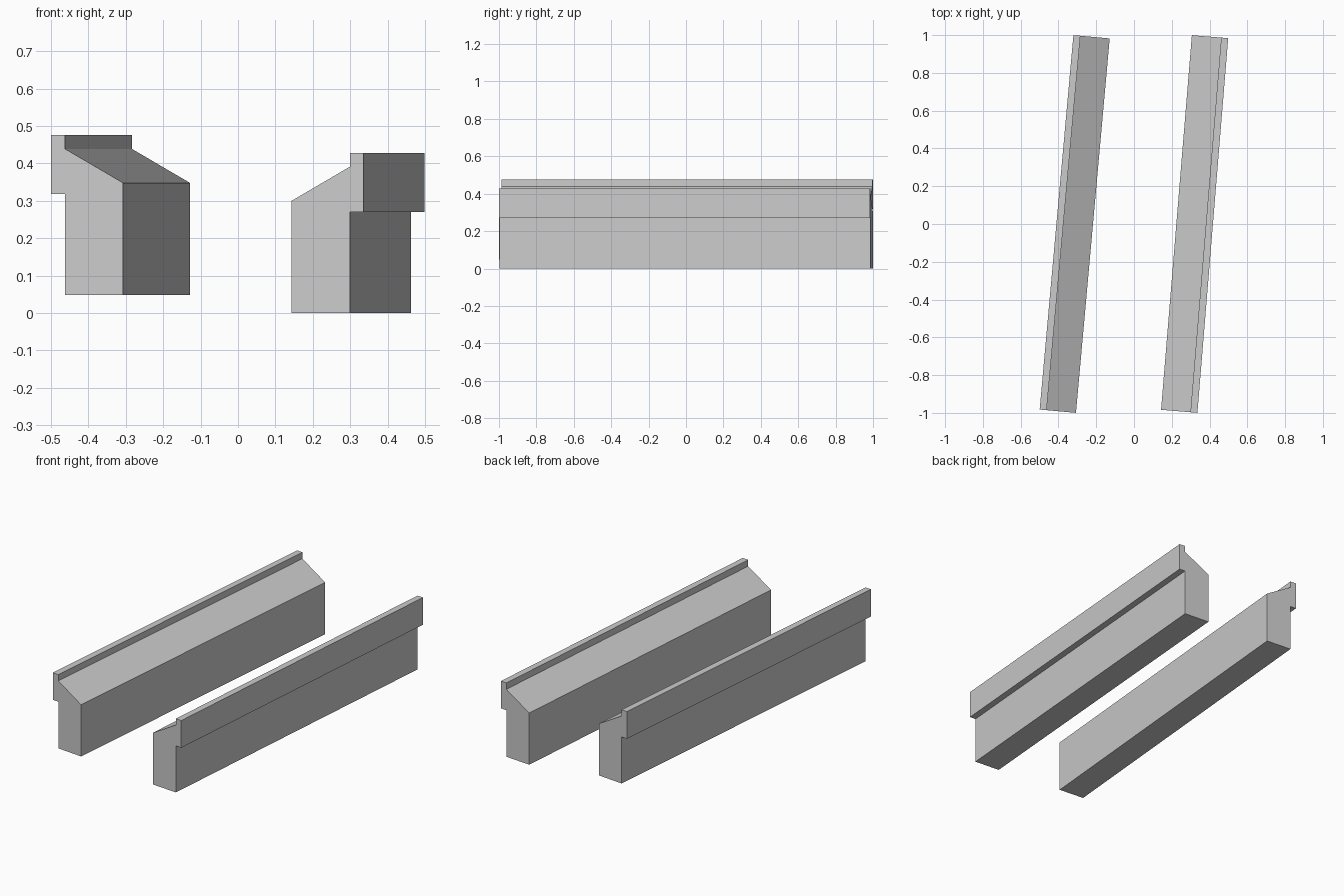
import bpy
import bmesh
from math import radians

if "Cube" in bpy.data.objects:
    bpy.data.objects.remove(bpy.data.objects["Cube"])

# Cross-section: u runs from the inner face to the outer lip, z is up
PROFILE = [(0, 0), (0.156, 0), (0.156, 0.27), (0.193, 0.27),
           (0.193, 0.428), (0.156, 0.428), (0.156, 0.391), (0, 0.30)]
WIDTH = 0.193
LENGTH = 1.99


def beam(name, side, x, z, angle):
    """Extrude the profile along y; side = 1 puts the lip at +x, -1 at -x."""
    bm = bmesh.new()
    verts = [bm.verts.new((side * (u - WIDTH / 2), -LENGTH / 2, v)) for u, v in PROFILE]
    face = bm.faces.new(verts)
    ext = bmesh.ops.extrude_face_region(bm, geom=[face], use_keep_orig=True)
    moved = [g for g in ext["geom"] if isinstance(g, bmesh.types.BMVert)]
    bmesh.ops.translate(bm, verts=moved, vec=(0, LENGTH, 0))
    bmesh.ops.recalc_face_normals(bm, faces=bm.faces)
    mesh = bpy.data.meshes.new(name)
    bm.to_mesh(mesh)
    bm.free()
    obj = bpy.data.objects.new(name, mesh)
    obj.location = (x, 0, z)
    obj.rotation_euler.z = radians(angle)
    bpy.context.collection.objects.link(obj)


# Two facing rails, the left one slightly raised
beam("left_rail", -1, -0.314, 0.048, -5.15)
beam("right_rail", 1, 0.321, 0.0, -4.7)
